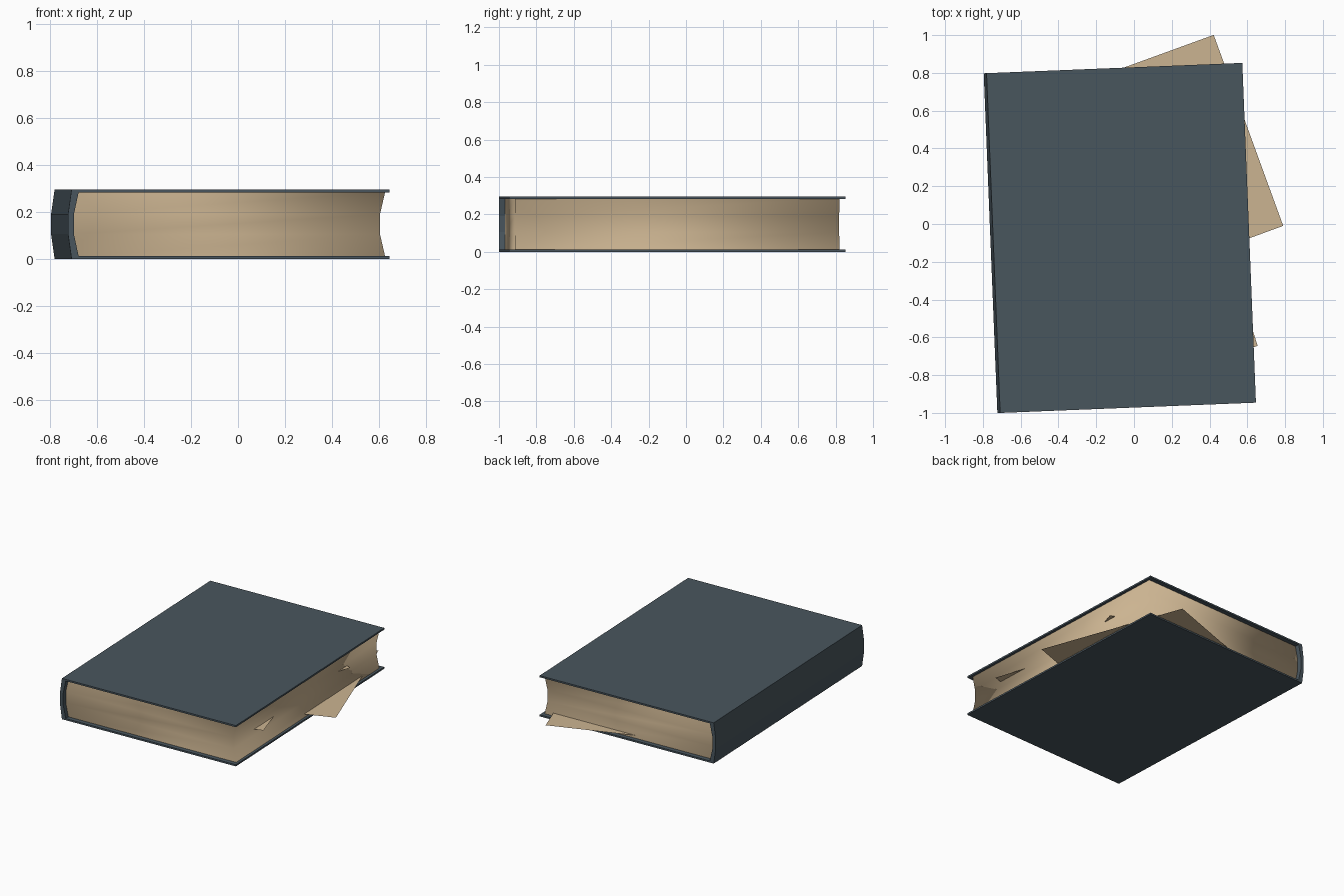
import bpy, bmesh, math
from mathutils import Vector

if "Cube" in bpy.data.objects:
    bpy.data.objects.remove(bpy.data.objects["Cube"])

TURN = math.atan2(0.055, 1.37)      # the closed book lies slightly askew
CENTRE = (-0.075, -0.074, 0.0)
HALF = 0.90                         # half the cover height
HALF_PAGES = 0.868


def material(name, rgb):
    m = bpy.data.materials.new(name)
    m.diffuse_color = (*rgb, 1.0)
    m.use_nodes = True
    m.node_tree.nodes["Principled BSDF"].inputs["Base Color"].default_value = m.diffuse_color
    return m


slate = material("slate_cover", (0.066, 0.092, 0.111))
paper = material("aged_paper", (0.60, 0.455, 0.283))


def add_object(name, bm, mat):
    mesh = bpy.data.meshes.new(name)
    bm.to_mesh(mesh)
    bm.free()
    mesh.materials.append(mat)
    ob = bpy.data.objects.new(name, mesh)
    bpy.context.collection.objects.link(ob)
    return ob


def place_on_book(ob):
    ob.location = CENTRE
    ob.rotation_euler = (0, 0, TURN)


# Cover: one C-shaped profile (boards and rounded spine) extruded along y
outer = [(0.685, 0.0), (-0.67, 0.0), (-0.685, 0.105), (-0.685, 0.19), (-0.67, 0.295), (0.685, 0.295)]
inner = [(0.685, 0.012), (-0.64, 0.012), (-0.66, 0.105), (-0.66, 0.19), (-0.64, 0.283), (0.685, 0.283)]
bm = bmesh.new()
rings = []
for y in (-HALF, HALF):
    rings.append([[bm.verts.new((x, y, z)) for x, z in prof] for prof in (outer, inner)])
(fo, fi), (bo, bi) = rings
for i in range(5):
    for quad in ((fo[i], fo[i + 1], bo[i + 1], bo[i]), (fi[i], bi[i], bi[i + 1], fi[i + 1]),
                 (fo[i], fi[i], fi[i + 1], fo[i + 1]), (bo[i], bo[i + 1], bi[i + 1], bi[i])):
        bm.faces.new(quad)
for i in (0, 5):
    bm.faces.new((fo[i], bo[i], bi[i], fi[i]))
bmesh.ops.recalc_face_normals(bm, faces=bm.faces)
place_on_book(add_object("cover", bm, slate))

# Page block: hollow fore edge, rounded back, stacked in four levels
levels = [(0.010, -0.641, 0.667), (0.105, -0.661, 0.645), (0.19, -0.661, 0.645), (0.285, -0.641, 0.667)]
bm = bmesh.new()
stack = []
for z, x0, x1 in levels:
    stack.append([bm.verts.new((x, y, z)) for x, y in
                  ((x0, -HALF_PAGES), (x1, -HALF_PAGES), (x1, HALF_PAGES), (x0, HALF_PAGES))])
for low, high in zip(stack, stack[1:]):
    for i in range(4):
        j = (i + 1) % 4
        bm.faces.new((low[i], low[j], high[j], high[i]))
for f in bm.faces:
    f.smooth = True
place_on_book(add_object("page_block", bm, paper))


# Loose sheets: flat single-sided paper, given one corner and its long edge
def loose_sheet(name, corner, z, angle, side, length=1.076, width=0.76):
    along = Vector((math.cos(angle), math.sin(angle), 0))
    across = Vector((-along.y, along.x, 0)) * side
    c = Vector((*corner, z))
    pts = [c, c + along * length, c + along * length + across * width, c + across * width]
    if side < 0:
        pts.reverse()
    bm = bmesh.new()
    bm.faces.new([bm.verts.new(p) for p in pts])
    add_object(name, bm, paper)


loose_sheet("loose_sheet_low", (0.79, -0.01), 0.033, math.radians(110), 1)
loose_sheet("loose_sheet_middle", (0.655, -0.645), 0.147, math.radians(108), 1)
loose_sheet("loose_sheet_high", (0.585, 0.45), 0.165, math.radians(252), -1)
